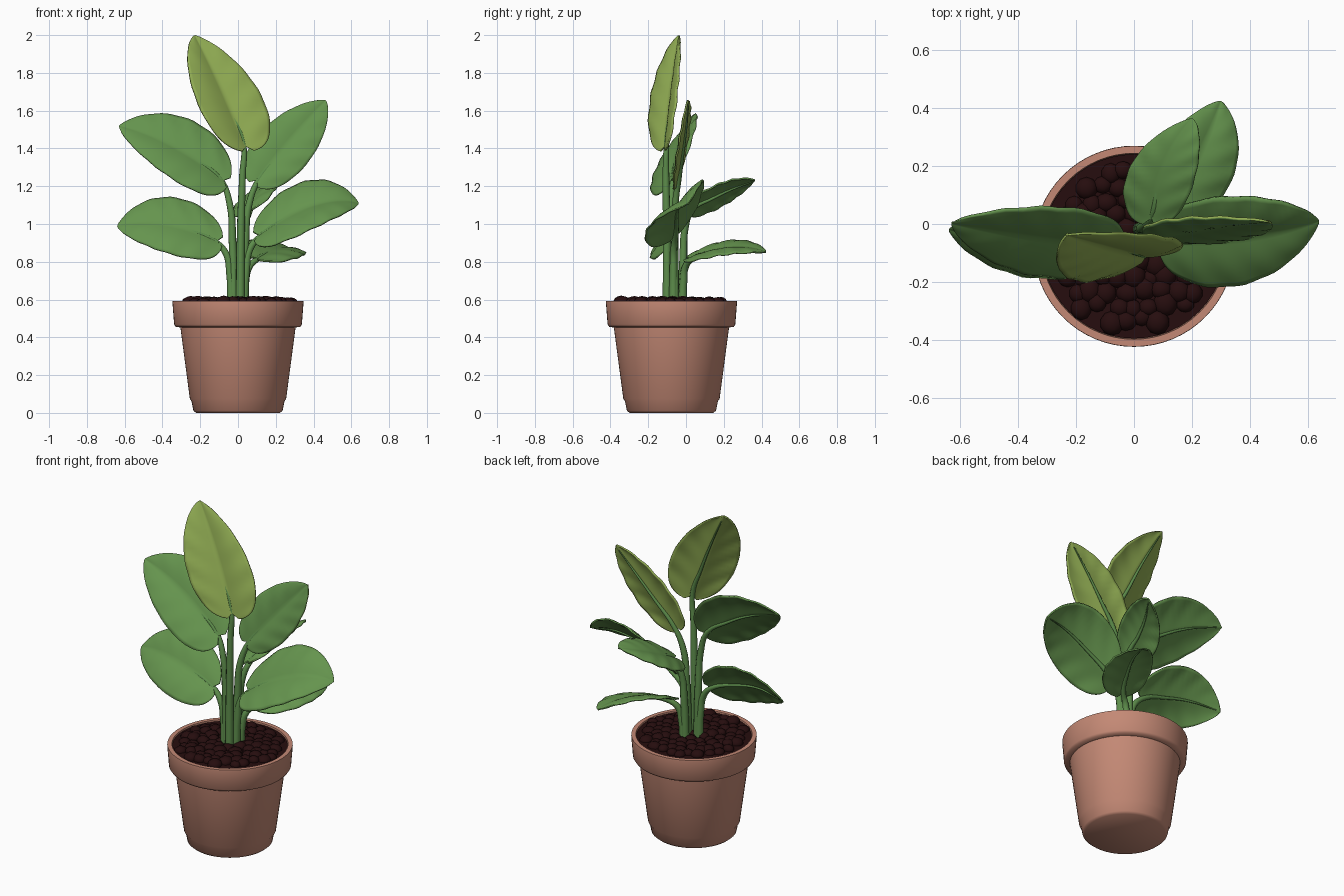
import bpy, bmesh, math, random
from mathutils import Vector as V, Matrix

if "Cube" in bpy.data.objects:
    bpy.data.objects.remove(bpy.data.objects["Cube"])

random.seed(4)
CY = -0.077  # pot centre in y


def mat(name, rgb):
    m = bpy.data.materials.new(name)
    lin = [((c / 255 + 0.055) / 1.055) ** 2.4 for c in rgb]
    m.diffuse_color = (*lin, 1)
    m.use_nodes = True
    m.node_tree.nodes["Principled BSDF"].inputs["Base Color"].default_value = m.diffuse_color
    return m


TERRACOTTA = mat("terracotta", (196, 137, 117))
SOIL = mat("dark soil", (38, 13, 14))
GREEN = mat("leaf green", (101, 148, 78))
LIME = mat("young leaf", (146, 174, 84))
STEM = mat("stem green", (94, 142, 76))


def finish(name, bm, *mats):
    me = bpy.data.meshes.new(name)
    bm.to_mesh(me)
    bm.free()
    for m in mats:
        me.materials.append(m)
    for p in me.polygons:
        p.use_smooth = True
    ob = bpy.data.objects.new(name, me)
    bpy.context.collection.objects.link(ob)
    return ob


def lathe(name, profile, material, n=64):
    bm = bmesh.new()
    rings = [[bm.verts.new((r * math.cos(a), CY + r * math.sin(a), z))
              for a in (2 * math.pi * i / n for i in range(n))] for r, z in profile]
    for a, b in zip(rings, rings[1:]):
        for i in range(n):
            j = (i + 1) % n
            bm.faces.new((a[i], a[j], b[j], b[i]))
    bm.faces.new(rings[0][::-1])
    bm.faces.new(rings[-1])
    ob = finish(name, bm, material)
    bpy.context.view_layer.objects.active = ob
    ob.select_set(True)
    bpy.ops.object.shade_smooth_by_angle(angle=math.radians(50))
    ob.select_set(False)


# pot with foot band and thick rim
lathe("pot", [(.222, 0), (.236, .012), (.246, .062), (.255, .075),
              (.305, .452), (.33, .456), (.338, .468), (.347, .582),
              (.346, .592), (.321, .592), (.313, .53)], TERRACOTTA)

# soil bed with rounded clods
bm = bmesh.new()
bmesh.ops.create_circle(bm, cap_ends=True, segments=48, radius=.318,
                        matrix=Matrix.Translation((0, CY, .584)))
step = .058
for i in range(-6, 7):
    for j in range(-6, 7):
        x = (i + .5 * (j % 2)) * step + random.uniform(-.012, .012)
        y = j * step * .88 + random.uniform(-.012, .012)
        if math.hypot(x, y) < .288:
            r = random.uniform(.031, .042)
            m = Matrix.Translation((x, CY + y, .584 + random.uniform(-.004, .006))) \
                @ Matrix.Diagonal((r, r * random.uniform(.85, 1.1), r * .75, 1))
            bmesh.ops.create_icosphere(bm, subdivisions=2, radius=1, matrix=m)
finish("soil", bm, SOIL)


def midrib(B, M, T):
    # quadratic curve through M at t = .42
    k = .42
    C = (M - B * (1 - k) ** 2 - T * k * k) / (2 * k * (1 - k))
    return lambda t: B * (1 - t) ** 2 + C * (2 * t * (1 - t)) + T * t * t


def blade(name, mid, axis, nrm, W, fold, top, under):
    NU, NS = 32, 10
    bm = bmesh.new()
    grid = []
    for i in range(NU + 1):
        t = (1 - math.cos(math.pi * i / NU)) / 2
        t = min(max(t, .002), .998)
        f = .96 * t ** .4 * (1 - t) ** .75 / .475              # pointed oval outline
        row = []
        for j in range(-NS, NS + 1):
            s = j / NS
            a = abs(s)
            p = mid(t) + W * (f * s) + nrm * (fold * f * a)
            p -= axis * (.03 * a * (1 - t) ** 3)               # rounded base lobes
            p += nrm * (.012 * f * math.sin(math.pi * a))      # soft bulge each side
            p += nrm * (.004 * a * f * math.sin(30 * (t - .18 * a)))  # vein ripples
            row.append(bm.verts.new(p))
        grid.append(row)
    for r0, r1 in zip(grid, grid[1:]):
        for j in range(2 * NS):
            bm.faces.new((r0[j], r0[j + 1], r1[j + 1], r1[j]))
    bm.normal_update()
    if sum((f.normal * f.calc_area() for f in bm.faces), V()).dot(nrm) < 0:
        bmesh.ops.reverse_faces(bm, faces=bm.faces[:])
    so = finish(name, bm, top, under).modifiers.new("thickness", 'SOLIDIFY')
    so.thickness = .009
    so.offset = -1
    so.material_offset = so.material_offset_rim = 1


def tube(name, pts, radii):
    cu = bpy.data.curves.new(name, 'CURVE')
    cu.dimensions = '3D'
    cu.bevel_depth = 1
    cu.bevel_resolution = 3
    cu.use_fill_caps = True
    cu.resolution_u = 6
    sp = cu.splines.new('BEZIER')
    sp.bezier_points.add(len(pts) - 1)
    for b, p, r in zip(sp.bezier_points, pts, radii):
        b.co = p
        b.radius = r
        b.handle_left_type = b.handle_right_type = 'AUTO'
    cu.materials.append(STEM)
    bpy.context.collection.objects.link(bpy.data.objects.new(name, cu))


def plant_leaf(name, base, middle, tip, half_width, fold, top=GREEN, under=GREEN):
    B, M, T, W = map(V, (base, middle, tip, half_width))
    mid = midrib(B, M, T)
    axis = (T - B).normalized()
    nrm = axis.cross(W).normalized()
    if nrm.dot(V((0, -.6, .8))) < 0:
        nrm = -nrm
    blade(name + "_leaf", mid, axis, nrm, W, fold, top, under)
    # stem rises from the soil, bends out to the leaf, then runs on under the midrib
    root = V((B.x * .3, CY + (B.y - CY) * .6, .56))
    path = [root]
    for h, out in ((.5, .12), (.82, .42)):
        p = root.lerp(B, out)
        p.z = root.z + (B.z - root.z) * h
        path.append(p)
    path += [mid(t) - nrm * .011 for t in (.03, .3, .6, .93)]
    tube(name + "_stem", path, (.024, .021, .018, .014, .009, .006, .003))


# leaves: base, middle of midrib, tip, half width, fold
plant_leaf("top", (.04, -.115, 1.41), (-.07, -.085, 1.68), (-.23, -.04, 2.0),
           (.18, .072, .01), .04, LIME, LIME)
plant_leaf("upper_right", (.1, -.05, 1.23), (.265, -.02, 1.43), (.465, .005, 1.655),
           (.13, -.035, -.085), 0, GREEN, LIME)
plant_leaf("upper_left", (-.075, -.08, 1.23), (-.31, -.05, 1.395), (-.63, 0, 1.52),
           (-.065, -.12, -.155), .015)
plant_leaf("lower_left", (-.11, -.08, .91), (-.36, -.07, .995), (-.64, -.02, .99),
           (-.015, -.12, -.155), 0)
plant_leaf("lower_right", (.11, -.06, .94), (.36, -.05, 1.085), (.64, .01, 1.11),
           (.015, -.16, -.135), .015)
plant_leaf("upper_back", (.06, .02, 1.08), (.095, .18, 1.165), (.2, .365, 1.235),
           (.12, -.015, .06), -.01)
plant_leaf("lower_back", (.1, .02, .82), (.205, .2, .875), (.3, .425, .855),
           (.145, -.04, -.042), 0)
